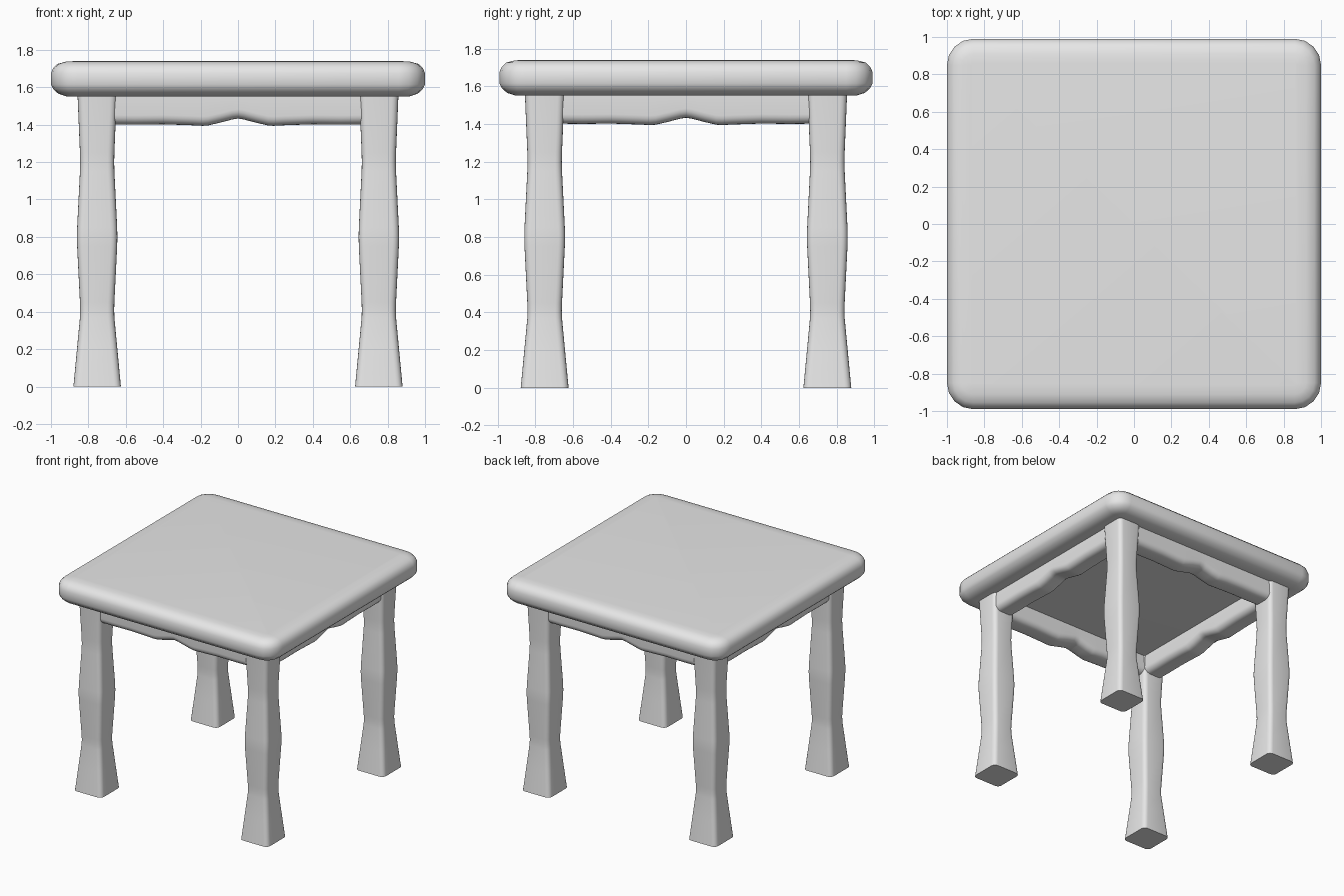
import bpy, bmesh, math
from mathutils import Matrix

if "Cube" in bpy.data.objects:
    bpy.data.objects.remove(bpy.data.objects["Cube"])

grey = bpy.data.materials.new("plain light grey")
grey.diffuse_color = (0.8, 0.8, 0.8, 1)
grey.use_nodes = True
grey.node_tree.nodes["Principled BSDF"].inputs["Base Color"].default_value = grey.diffuse_color


def rounded_rect(hx, hy, r, seg):
    """Counter-clockwise outline of a rectangle with rounded corners."""
    pts = []
    for i, (sx, sy) in enumerate(((1, 1), (-1, 1), (-1, -1), (1, -1))):
        for k in range(seg + 1):
            a = math.pi / 2 * (i + k / seg)
            pts.append((sx * (hx - r) + r * math.cos(a),
                        sy * (hy - r) + r * math.sin(a)))
    return pts


def loft(name, rings, turn=0.0):
    """Skin a list of closed rings and cap both ends."""
    bm = bmesh.new()
    loops = [[bm.verts.new(p) for p in ring] for ring in rings]
    n = len(loops[0])
    for a, b in zip(loops, loops[1:]):
        for i in range(n):
            j = (i + 1) % n
            bm.faces.new((a[i], a[j], b[j], b[i]))
    bm.faces.new(loops[0][::-1])
    bm.faces.new(loops[-1])
    bmesh.ops.recalc_face_normals(bm, faces=bm.faces[:])
    bm.transform(Matrix.Rotation(turn, 4, 'Z'))
    mesh = bpy.data.meshes.new(name)
    bm.to_mesh(mesh)
    bm.free()
    mesh.materials.append(grey)
    obj = bpy.data.objects.new(name, mesh)
    bpy.context.collection.objects.link(obj)
    bpy.ops.object.select_all(action='DESELECT')
    obj.select_set(True)
    bpy.context.view_layer.objects.active = obj
    bpy.ops.object.shade_smooth_by_angle(angle=math.radians(40))
    return obj


# Table top: thick square slab with a softly rounded rim (inset, height)
rim = [(0.13, 1.55), (0.08, 1.552), (0.04, 1.565), (0.012, 1.59), (0, 1.615),
       (0, 1.675), (0.012, 1.703), (0.035, 1.725), (0.08, 1.737), (0.13, 1.74)]
loft("table_top", [[(x, y, z) for x, y in
                    rounded_rect(1 - d, 0.99 - d, 0.14 - d, 4)]
                   for d, z in rim])

# Four wavy legs with rounded square sections (height, half width)
leg_profile = [(0, 0.127), (0.2, 0.108), (0.37, 0.092), (0.41, 0.091),
               (0.45, 0.092), (0.75, 0.107), (0.8, 0.108), (0.85, 0.107),
               (1.15, 0.092), (1.2, 0.091), (1.25, 0.092), (1.56, 0.105)]
for side, sx in (("left", -1), ("right", 1)):
    for end, sy in (("front", -1), ("back", 1)):
        loft(f"{end}_{side}_leg",
             [[(sx * 0.753 + x, sy * 0.75 + y, z) for x, y in
               rounded_rect(w, w, 0.035, 4)] for z, w in leg_profile])

# Four aprons with a shallow peak in the middle of the lower edge (x, bottom z)
half = [(0, 1.433), (0.03, 1.428), (0.1, 1.41), (0.16, 1.396), (0.19, 1.394),
        (0.25, 1.397), (0.4, 1.402), (0.55, 1.4), (0.71, 1.402)]
stations = [(-x, z) for x, z in half[:0:-1]] + half


def apron_section(bottom, thick=0.088, r=0.05, seg=5):
    """Straight top edge, rounded lower edges."""
    pts = [(thick, 1.56), (-thick, 1.56)]
    for c, start in ((-thick + r, math.pi), (thick - r, 1.5 * math.pi)):
        for k in range(seg + 1):
            a = start + math.pi / 2 * k / seg
            pts.append((c + r * math.cos(a), bottom + r + r * math.sin(a)))
    return pts


for i, name in enumerate(("front", "right", "back", "left")):
    loft(f"{name}_apron", [[(x, y - 0.75, z) for y, z in apron_section(b)]
                           for x, b in stations], turn=i * math.pi / 2)
